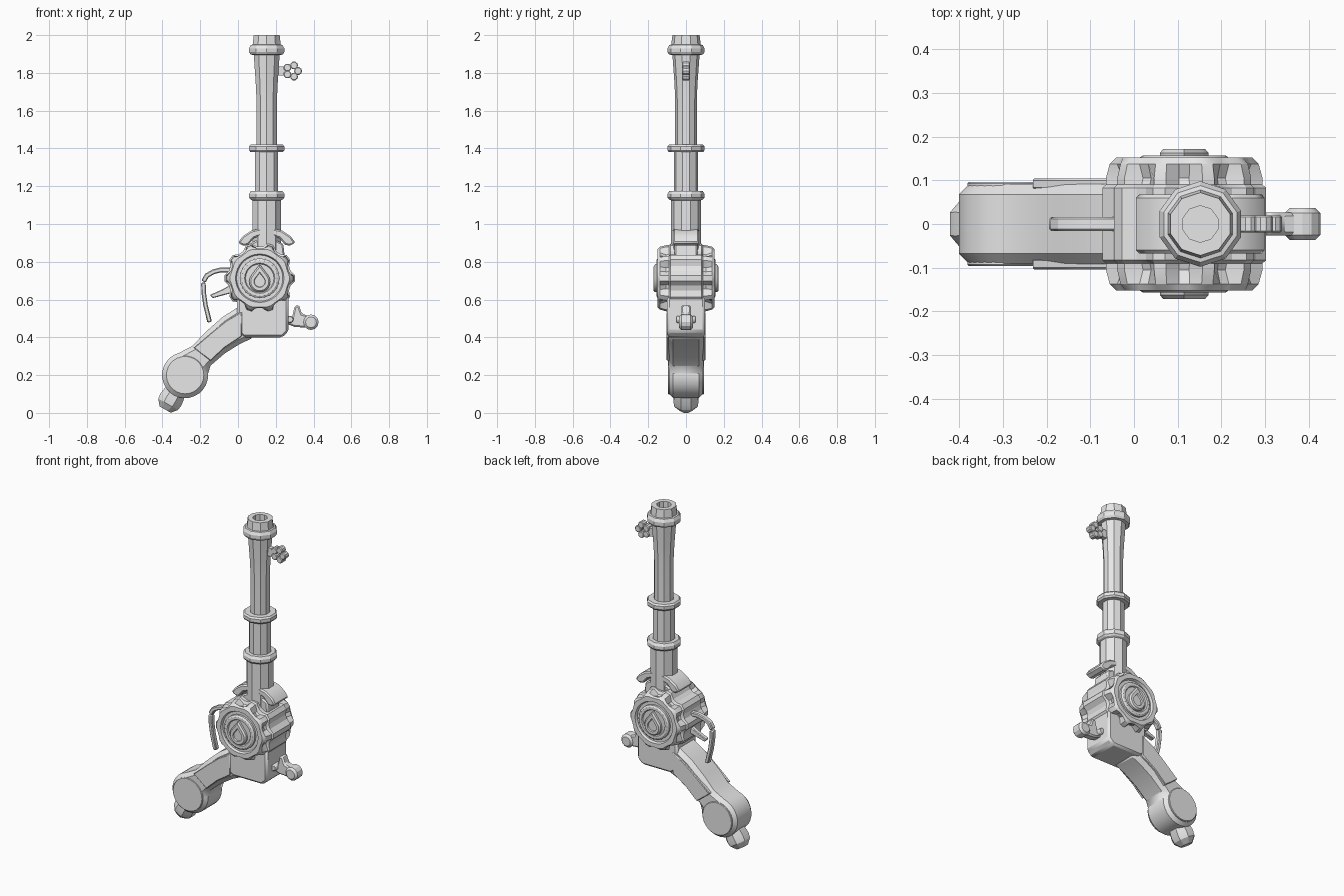
import bpy, bmesh, math
from mathutils import Vector

if "Cube" in bpy.data.objects:
    bpy.data.objects.remove(bpy.data.objects["Cube"])

grey = bpy.data.materials.new("plain_grey")
grey.diffuse_color = (0.8, 0.8, 0.8, 1)
grey.use_nodes = True
grey.node_tree.nodes["Principled BSDF"].inputs["Base Color"].default_value = grey.diffuse_color


def finish(name, bm, bevel=0.0, segments=1):
    bmesh.ops.recalc_face_normals(bm, faces=bm.faces)
    me = bpy.data.meshes.new(name)
    bm.to_mesh(me)
    bm.free()
    me.materials.append(grey)
    ob = bpy.data.objects.new(name, me)
    bpy.context.collection.objects.link(ob)
    if bevel:
        m = ob.modifiers.new("bevel", 'BEVEL')
        m.width, m.segments = bevel, segments
        m.limit_method, m.angle_limit = 'ANGLE', math.radians(40)
    bpy.ops.object.select_all(action='DESELECT')
    ob.select_set(True)
    bpy.context.view_layer.objects.active = ob
    bpy.ops.object.shade_smooth_by_angle(angle=math.radians(25))
    return ob


def prism(name, pts, y0, y1, bevel=0.0, segments=1):
    """Outline in x, z pushed through from y0 to y1."""
    bm = bmesh.new()
    a = [bm.verts.new((x, y0, z)) for x, z in pts]
    b = [bm.verts.new((x, y1, z)) for x, z in pts]
    bm.faces.new(a)
    bm.faces.new(b[::-1])
    for i in range(len(a)):
        j = (i + 1) % len(a)
        bm.faces.new((a[i], a[j], b[j], b[i]))
    return finish(name, bm, bevel, segments)


def loft(name, rings, cap=True):
    """Skin a stack of equal-length point rings."""
    bm = bmesh.new()
    vr = [[bm.verts.new(p) for p in r] for r in rings]
    n = len(vr[0])
    for r, s in zip(vr, vr[1:]):
        for i in range(n):
            j = (i + 1) % n
            bm.faces.new((r[i], r[j], s[j], s[i]))
    if cap:
        bm.faces.new(vr[0])
        bm.faces.new(vr[-1][::-1])
    return finish(name, bm)


def arc(cx, cz, r, a0, a1, n):
    return [(cx + r * math.cos(math.radians(a0 + (a1 - a0) * i / n)),
             cz + r * math.sin(math.radians(a0 + (a1 - a0) * i / n))) for i in range(n + 1)]


def circle(cx, cz, r, n):
    return arc(cx, cz, r, 0, 360, n)[:-1]


def strip(name, path, half, y):
    """Flat bar of constant thickness along an x, z path."""
    p = [Vector(q) for q in path]
    left, right = [], []
    for i, q in enumerate(p):
        d = (p[min(i + 1, len(p) - 1)] - p[max(i - 1, 0)]).normalized()
        n = Vector((-d.y, d.x)) * half
        left.append(q + n)
        right.append(q - n)
    return prism(name, [tuple(q) for q in left + right[::-1]], -y, y, 0.005)


# Ten-sided barrel with collars and open bore
profile = [(0.079, 0.85), (0.079, 1.125), (0.09, 1.13), (0.098, 1.14), (0.098, 1.16),
           (0.088, 1.175), (0.064, 1.175), (0.064, 1.38), (0.09, 1.38), (0.098, 1.39),
           (0.098, 1.41), (0.09, 1.42), (0.057, 1.42), (0.057, 1.66), (0.062, 1.76),
           (0.072, 1.895), (0.09, 1.897), (0.098, 1.91), (0.098, 1.93), (0.088, 1.948),
           (0.078, 1.95), (0.072, 2.0), (0.042, 2.0), (0.042, 1.9)]
BX = 0.152
loft("barrel", [[(BX + r * math.cos(math.radians(90 + 36 * k)),
                  r * math.sin(math.radians(90 + 36 * k)), z) for k in range(10)]
                for r, z in profile])

# Front sight: short post with a ring of five lobes
prism("sight_post", [(0.2, 1.785), (0.2, 1.835), (0.25, 1.835), (0.265, 1.81), (0.25, 1.785)],
      -0.014, 0.014)
for k in range(5):
    a = math.radians(72 * k)
    prism("sight_lobe", circle(0.287 + 0.031 * math.cos(a), 1.81 + 0.031 * math.sin(a), 0.021, 10),
          -0.02, 0.02, 0.004)

# Lobed drum across the body
CX, CZ = 0.115, 0.713


def drum_ring(y, low, high):
    out = []
    for k in range(40):
        r = high if k % 4 in (0, 1) else low
        a = math.radians(9 * (k - 0.5))
        out.append((CX + r * math.cos(a), y, CZ + r * math.sin(a)))
    return out


half = [(0.0, 0.168, 0.188), (0.083, 0.168, 0.188), (0.09, 0.15, 0.18), (0.105, 0.145, 0.18),
        (0.138, 0.158, 0.171), (0.152, 0.152, 0.157), (0.152, 0.128, 0.128),
        (0.138, 0.122, 0.122)]
loft("drum", [drum_ring(-y, a, b) for y, a, b in half[:0:-1]] +
     [drum_ring(y, a, b) for y, a, b in half])

# Stepped boss with a raised drop shape on both sides
for s in (-1, 1):
    steps = [(0.13, 0.105), (0.15, 0.105), (0.157, 0.095), (0.157, 0.08), (0.15, 0.075)]
    loft("side_boss", [[(x, s * y, z) for x, z in circle(CX, CZ, r, 24)] for y, r in steps])

    def drop(k):
        c = CZ - 0.018
        return [(CX, c + 0.092 * k)] + arc(CX, c, 0.056 * k, 140, 400, 14)
    loft("drop_boss", [[(x, s * y, z) for x, z in drop(k)]
                       for y, k in ((0.145, 1), (0.163, 1), (0.172, 0.85), (0.172, 0.55), (0.164, 0.5))])

# Saddle and arched wings under the barrel
prism("saddle", [(0.03, 0.80), (0.06, 0.895), (0.11, 0.92), (0.19, 0.92), (0.24, 0.895), (0.25, 0.80)],
      -0.06, 0.06, 0.008)
wing = [(0.0, 0.90), (0.025, 0.935), (0.07, 0.965), (0.125, 0.978), (0.125, 0.94),
        (0.085, 0.925), (0.055, 0.89), (0.03, 0.885)]
for s in (1, -1):
    prism("wing", [(BX + s * (x - BX), z) for x, z in wing], -0.068, 0.068, 0.008)

# Lower frame block
prism("frame_block", [(-0.005, 0.43), (0.03, 0.4), (0.235, 0.4), (0.267, 0.43),
                      (0.267, 0.62), (-0.005, 0.62)], -0.1, 0.1, 0.012)

# Curved grip ending in a round heel
grip = ([(0.1, 0.58), (0.0, 0.56), (-0.085, 0.505), (-0.175, 0.425), (-0.24, 0.355)]
        + arc(-0.28, 0.2, 0.122, 105, 375, 20)
        + [(-0.14, 0.255), (-0.07, 0.315), (0.01, 0.365), (0.09, 0.402)])
prism("grip", grip, -0.092, 0.092, 0.024)
panel = [(-0.235, 0.345), (-0.135, 0.43), (-0.06, 0.49), (0.02, 0.535), (0.02, 0.405),
         (-0.07, 0.345), (-0.145, 0.275)]
for s in (-1, 1):
    prism("grip_panel", panel, s * 0.08, s * 0.104, 0.004)
    prism("heel_disc", circle(-0.28, 0.2, 0.102, 28), s * 0.08, s * 0.096, 0.003)

# Faceted stud below the heel
u = Vector((-0.5, -0.87)).normalized()
v = Vector((-u.y, u.x))
stud = []
for d, w, h in ((-0.06, 0.055, 0.06), (0.01, 0.066, 0.068), (0.04, 0.062, 0.064), (0.072, 0.035, 0.034)):
    ring = []
    for k in range(8):
        a = math.radians(22.5 + 45 * k)
        p = Vector((-0.35, 0.08)) + u * d + v * (w * math.cos(a) * 1.05)
        ring.append((p.x, h * math.sin(a) * 1.05, p.y))
    stud.append(ring)
loft("heel_stud", stud)

# Trigger and two-piece guard
strip("guard_top", [(-0.03, 0.755), (-0.09, 0.757), (-0.13, 0.747), (-0.165, 0.727), (-0.183, 0.695)],
      0.013, 0.016)
strip("guard_side", [(-0.183, 0.69), (-0.182, 0.64), (-0.172, 0.57), (-0.15, 0.48)], 0.012, 0.016)
prism("trigger", [(-0.03, 0.685), (-0.08, 0.655), (-0.148, 0.625), (-0.135, 0.607), (-0.07, 0.625),
                  (-0.03, 0.635)], -0.014, 0.014, 0.004)

# Rear lever with a rounded end and pivot pins
prism("lever", [(0.25, 0.50), (0.285, 0.50), (0.30, 0.565), (0.322, 0.572), (0.338, 0.525),
                (0.385, 0.51), (0.385, 0.45), (0.30, 0.455), (0.25, 0.475)], -0.026, 0.026, 0.008)
prism("lever_end", circle(0.386, 0.48, 0.041, 12), -0.037, 0.037, 0.012)
prism("lever_pin", circle(0.275, 0.495, 0.02, 8), -0.05, 0.05, 0.004)
